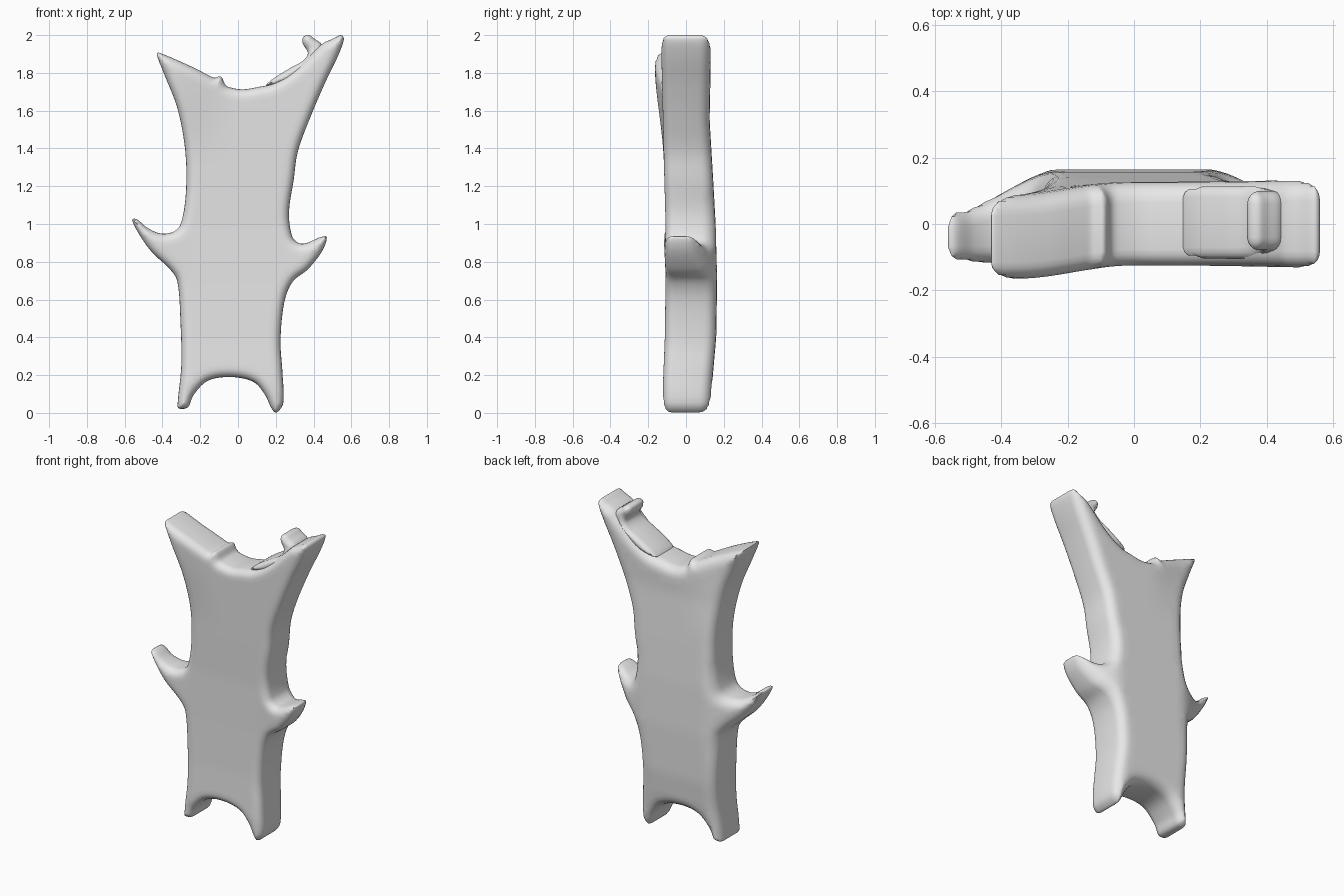
import bpy
import math
from mathutils import Vector
from mathutils.geometry import delaunay_2d_cdt, intersect_point_line

cube = bpy.data.objects.get("Cube")
if cube:
    bpy.data.objects.remove(cube)

# One plain grey material
grey = bpy.data.materials.new("plain grey")
grey.use_nodes = True
grey.diffuse_color = (0.8, 0.8, 0.8, 1)
shader = next(n for n in grey.node_tree.nodes if n.type == 'BSDF_PRINCIPLED')
shader.inputs["Base Color"].default_value = (0.8, 0.8, 0.8, 1)
shader.inputs["Roughness"].default_value = 0.6


def blend(value, low, high):
    """Smooth step from 0 at low to 1 at high."""
    t = min(max((value - low) / (high - low), 0), 1)
    return t * t * (3 - 2 * t)


def smooth_outline(points, steps=5):
    """Closed counter-clockwise spline through the points."""
    pts = [Vector(p) for p in reversed(points)]
    count = len(pts)
    result = []
    for i in range(count):
        before, start, end, after = (pts[(i + k) % count] for k in (-1, 0, 1, 2))
        da = math.sqrt((start - before).length)
        db = math.sqrt((end - start).length)
        dc = math.sqrt((after - end).length)
        tan_start = (end - before) / (da + db) * db
        tan_end = (after - start) / (db + dc) * db
        for s in range(steps):
            t = s / steps
            h = t * t * (3 - 2 * t)
            result.append(start * (1 - h) + end * h
                          + tan_start * (t * (1 - t) ** 2)
                          - tan_end * (t * t * (1 - t)))
    return result


def edge_distance(point, outline):
    best = math.inf
    for i, a in enumerate(outline):
        b = outline[i - 1]
        near, t = intersect_point_line(point, a, b)
        near = a if t < 0 else b if t > 1 else near
        best = min(best, (near.xy - point).length)
    return best


def rounding(depth, radius):
    """How far a rounded rim drops below the flat face."""
    gap = max(radius - depth, 0)
    return radius - math.sqrt(max(radius * radius - gap * gap, 0))


def build_slab(name, points, faces_at, front_radius, back_radius):
    """Pillowed slab: flat outline with rounded front and back rims."""
    outline = smooth_outline(points)
    count = len(outline)
    samples = list(outline)
    # Rings that follow the rim
    for i, p in enumerate(outline):
        along = (outline[(i + 1) % count] - outline[i - 1]).normalized()
        inward = Vector((-along.y, along.x))
        for depth in (0.003, 0.009, 0.018, 0.03, 0.045, 0.07):
            q = p + inward * depth
            if edge_distance(q, outline) > depth * 0.95:
                samples.append(q)
    # Even grid over the middle
    step = 0.04
    for ix in range(-15, 16):
        for iz in range(51):
            q = Vector((ix * step, iz * step))
            if edge_distance(q, outline) > 0.085:
                samples.append(q)
    flat, _, tris, *_ = delaunay_2d_cdt(
        samples, [], [list(range(count))], 1, 1e-5)
    used = sorted({v for tri in tris for v in tri})
    index = {v: k for k, v in enumerate(used)}
    total = len(used)
    front, back = [], []
    for v in used:
        p = flat[v]
        depth = edge_distance(p, outline)
        y_front, y_back = faces_at(p.x, p.y)
        front.append((p.x, y_front + rounding(depth, front_radius), p.y))
        back.append((p.x, y_back - rounding(depth, back_radius), p.y))
    faces, open_edges = [], set()
    for tri in tris:
        a, b, c = (index[v] for v in tri)
        faces.append((a, b, c))
        faces.append((c + total, b + total, a + total))
        for edge in ((a, b), (b, c), (c, a)):
            if edge[::-1] in open_edges:
                open_edges.remove(edge[::-1])
            else:
                open_edges.add(edge)
    # Side wall around the rim
    for a, b in open_edges:
        faces.append((b, a, a + total, b + total))
    mesh = bpy.data.meshes.new(name)
    mesh.from_pydata(front + back, [], faces)
    mesh.validate()
    mesh.materials.append(grey)
    obj = bpy.data.objects.new(name, mesh)
    bpy.context.collection.objects.link(obj)
    bpy.ops.object.select_all(action='DESELECT')
    obj.select_set(True)
    bpy.context.view_layer.objects.active = obj
    bpy.ops.object.shade_smooth_by_angle(angle=math.radians(50))
    return obj


# Outline of the body, clockwise from the right horn
right_horn = [(-.43, 1.9), (-.4, 1.9), (-.25, 1.835), (-.16, 1.79),
              (-.125, 1.775), (-.09, 1.78), (-.065, 1.735)]
saddle = [(-.03, 1.72), (.03, 1.713), (.105, 1.725)]
left_horn = [(.19, 1.745), (.3, 1.815), (.41, 1.92), (.45, 1.957), (.5, 1.98),
             (.545, 2), (.56, 1.975), (.525, 1.88), (.46, 1.745),
             (.385, 1.57), (.317, 1.385), (.295, 1.235)]
left_arm = [(.27, 1.065), (.285, .94), (.32, .9), (.365, .9), (.435, .93),
            (.47, .93), (.445, .855), (.37, .76), (.29, .695), (.245, .585)]
legs = [(.225, .385), (.235, .22), (.24, .055), (.205, .003), (.18, .02),
        (.14, .1), (.08, .165), (-.04, .19), (-.16, .17), (-.235, .095),
        (-.265, .03), (-.315, .025), (-.318, .07), (-.3, .255), (-.305, .49)]
right_arm = [(-.32, .69), (-.36, .76), (-.455, .85), (-.52, .94),
             (-.56, 1.02), (-.535, 1.025), (-.48, .98), (-.41, .95),
             (-.34, .96), (-.3, 1.01)]
right_flank = [(-.275, 1.18), (-.28, 1.395), (-.32, 1.61), (-.385, 1.78)]

# Side profile: height, front, back
side_profile = [(0, -.12, .13), (.15, -.122, .138), (.4, -.112, .16),
                (.7, -.108, .165), (1, -.108, .157), (1.25, -.115, .143),
                (1.55, -.122, .125), (1.8, -.128, .13), (2, -.132, .135)]


def body_faces(x, z):
    for low, high in zip(side_profile, side_profile[1:]):
        if z <= high[0]:
            break
    t = (z - low[0]) / (high[0] - low[0])
    front = low[1] + (high[1] - low[1]) * t
    back = low[2] + (high[2] - low[2]) * t
    # Arms thin out towards the front
    if z < 1.15:
        arm = blend(abs(x), .22, .52) * blend(z, .5, .75)
        front += (-.118 - front) * arm
        back += (.055 - back) * arm
    # Right horn leans forwards
    lean = blend(-x, 0, .35) * blend(z, 1.3, 1.85)
    front += (-.165 - front) * lean
    back += (.09 - back) * lean
    return front, back


build_slab("body", right_horn + saddle + left_horn + left_arm + legs
           + right_arm + right_flank, body_faces, 0.05, 0.065)


# Raised pad and knob on top of the left horn
def pad_faces(x, z):
    knob = blend(z, 1.85, 1.94)
    return -.11 + .03 * knob, .12 - .02 * knob


pad = [(.15, 1.73), (.18, 1.765), (.275, 1.825), (.345, 1.865), (.37, 1.905),
       (.343, 1.955), (.345, 1.99), (.375, 2), (.405, 1.98), (.44, 1.955),
       (.45, 1.92), (.37, 1.84), (.27, 1.76)]
build_slab("horn_pad", pad, pad_faces, 0.04, 0.04)
